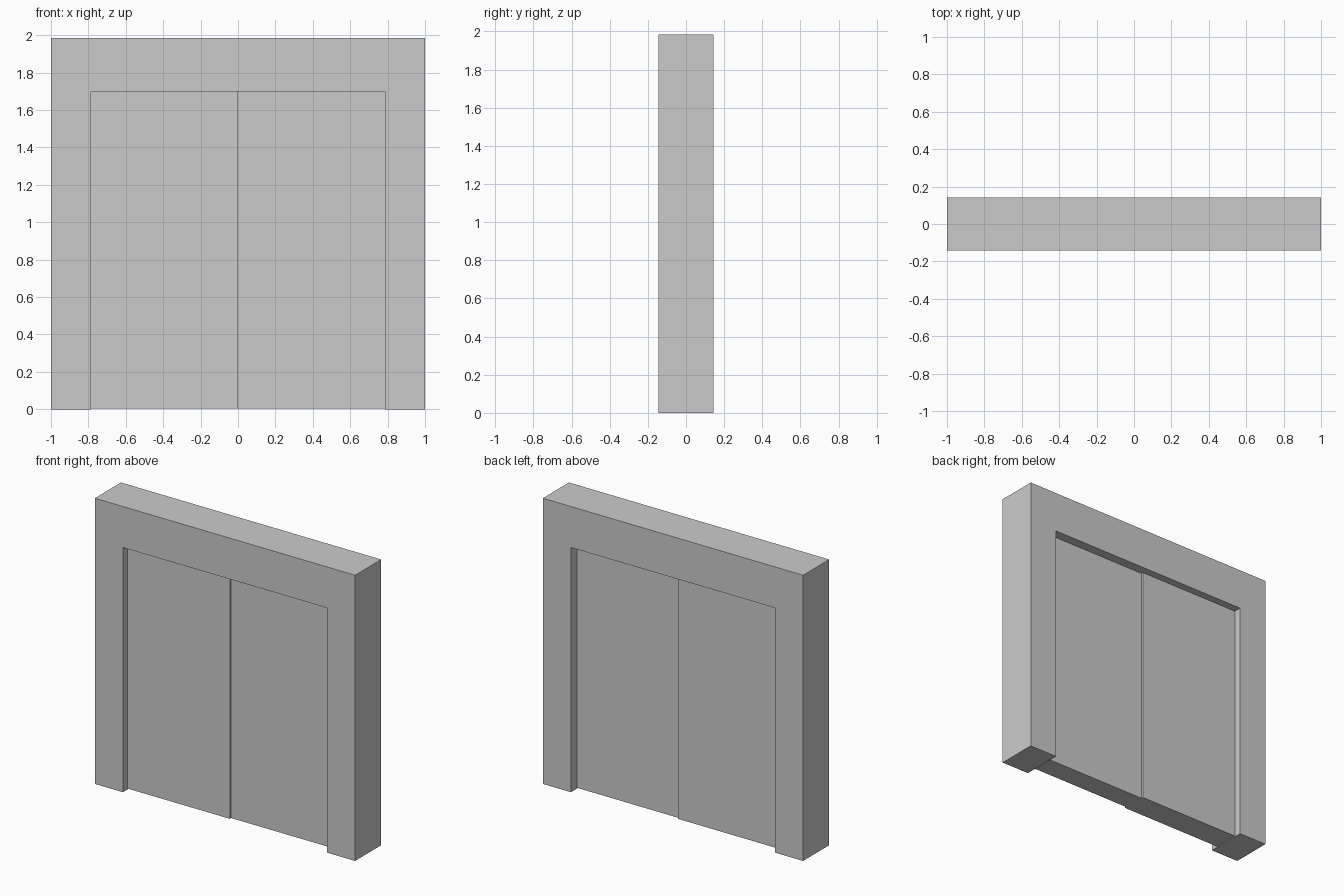
import bpy, bmesh

if "Cube" in bpy.data.objects:
    bpy.data.objects.remove(bpy.data.objects["Cube"])

W, H, D = 1.0, 1.985, 0.143      # frame half width, height, half depth
OW, OH = 0.785, 1.70             # opening half width, height


def extrude_profile(name, pts, half_depth):
    """Closed x-z outline extruded along y, centred on y = 0."""
    bm = bmesh.new()
    face = bm.faces.new([bm.verts.new((x, -half_depth, z)) for x, z in pts])
    ext = bmesh.ops.extrude_face_region(bm, geom=[face])
    verts = [g for g in ext["geom"] if isinstance(g, bmesh.types.BMVert)]
    bmesh.ops.translate(bm, vec=(0, 2 * half_depth, 0), verts=verts)
    bmesh.ops.recalc_face_normals(bm, faces=bm.faces)
    mesh = bpy.data.meshes.new(name)
    bm.to_mesh(mesh)
    bm.free()
    obj = bpy.data.objects.new(name, mesh)
    bpy.context.collection.objects.link(obj)
    return obj


def door(name, x0, x1, half_depth):
    z0 = 0.005
    return extrude_profile(name, [(x0, z0), (x1, z0), (x1, OH), (x0, OH)], half_depth)


# Surrounding frame: two posts and a lintel in one piece
extrude_profile("door_frame", [(-W, 0), (-OW, 0), (-OW, OH), (OW, OH),
                               (OW, 0), (W, 0), (W, H), (-W, H)], D)

# Two recessed door leaves, the left one slightly thicker
door("left_door", -OW, 0, 0.090)
door("right_door", 0, OW, 0.076)
